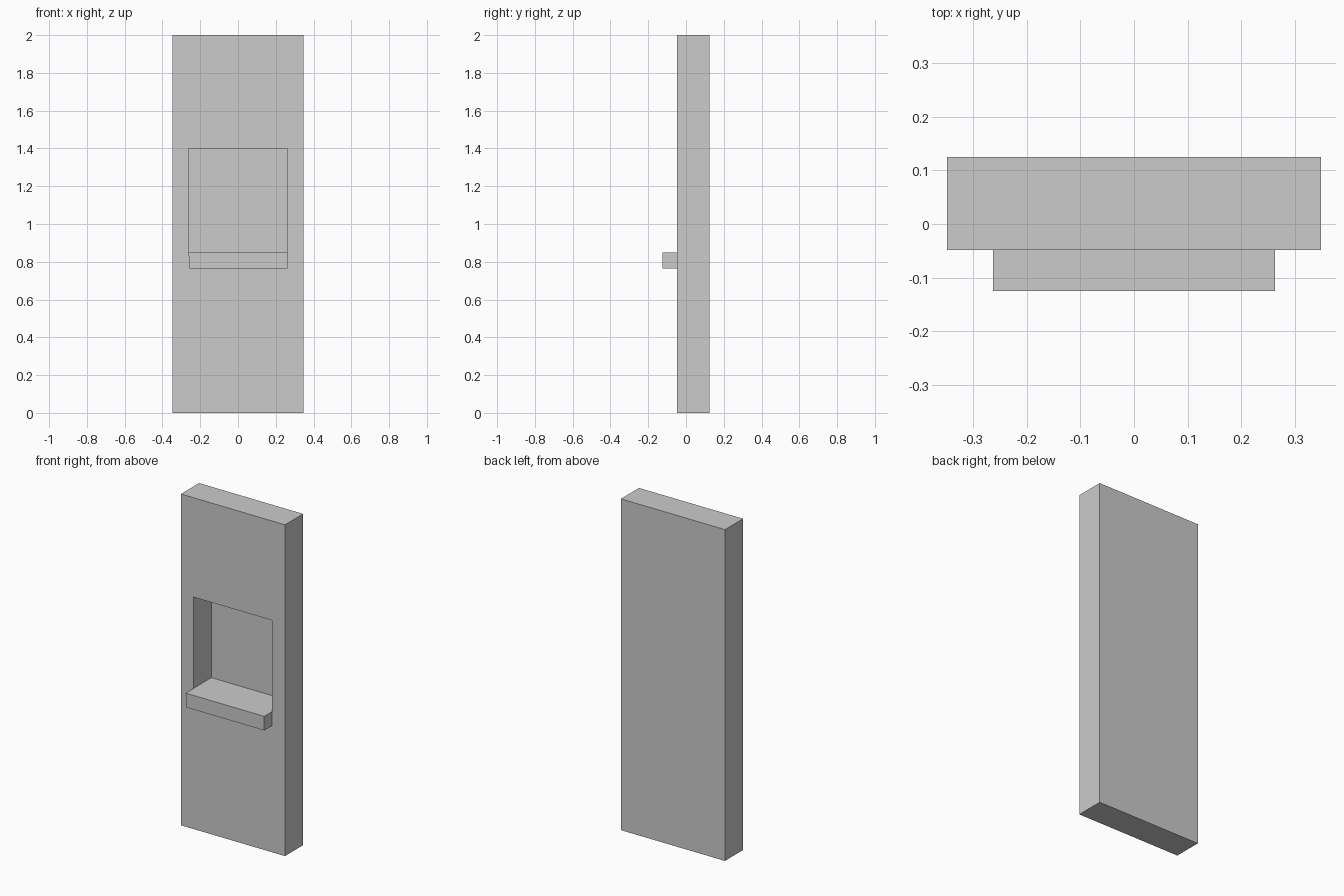
import bpy
import bmesh

if "Cube" in bpy.data.objects:
    bpy.data.objects.remove(bpy.data.objects["Cube"])


def box(name, x, y, z):
    """Box from (min, max) ranges on each axis."""
    bm = bmesh.new()
    bmesh.ops.create_cube(bm, size=1)
    for v in bm.verts:
        v.co = [r[0] if c < 0 else r[1] for c, r in zip(v.co, (x, y, z))]
    mesh = bpy.data.meshes.new(name)
    bm.to_mesh(mesh)
    bm.free()
    obj = bpy.data.objects.new(name, mesh)
    bpy.context.collection.objects.link(obj)
    return obj


FRONT, BACK = -0.048, 0.1245
SHELF_Z = 0.85

# Upright slab
panel = box("panel", (-0.3475, 0.3475), (FRONT, BACK), (0, 2))

# Deep window recess, leaving a thin back wall
recess = box("recess_cutter", (-0.262, 0.262), (FRONT - 0.1, 0.12), (SHELF_Z, 1.4))
cut = panel.modifiers.new("recess", 'BOOLEAN')
cut.operation = 'DIFFERENCE'
cut.solver = 'EXACT'
cut.object = recess
bpy.context.view_layer.objects.active = panel
bpy.ops.object.modifier_apply(modifier=cut.name)
bpy.data.objects.remove(recess)

# Shelf flush with the recess floor, its left end tapering slightly downwards
shelf = box("shelf", (-0.262, 0.262), (-0.1245, FRONT), (0.765, SHELF_Z))
for v in shelf.data.vertices:
    if v.co.x < 0 and v.co.z < 0.8:
        v.co.x = -0.257
